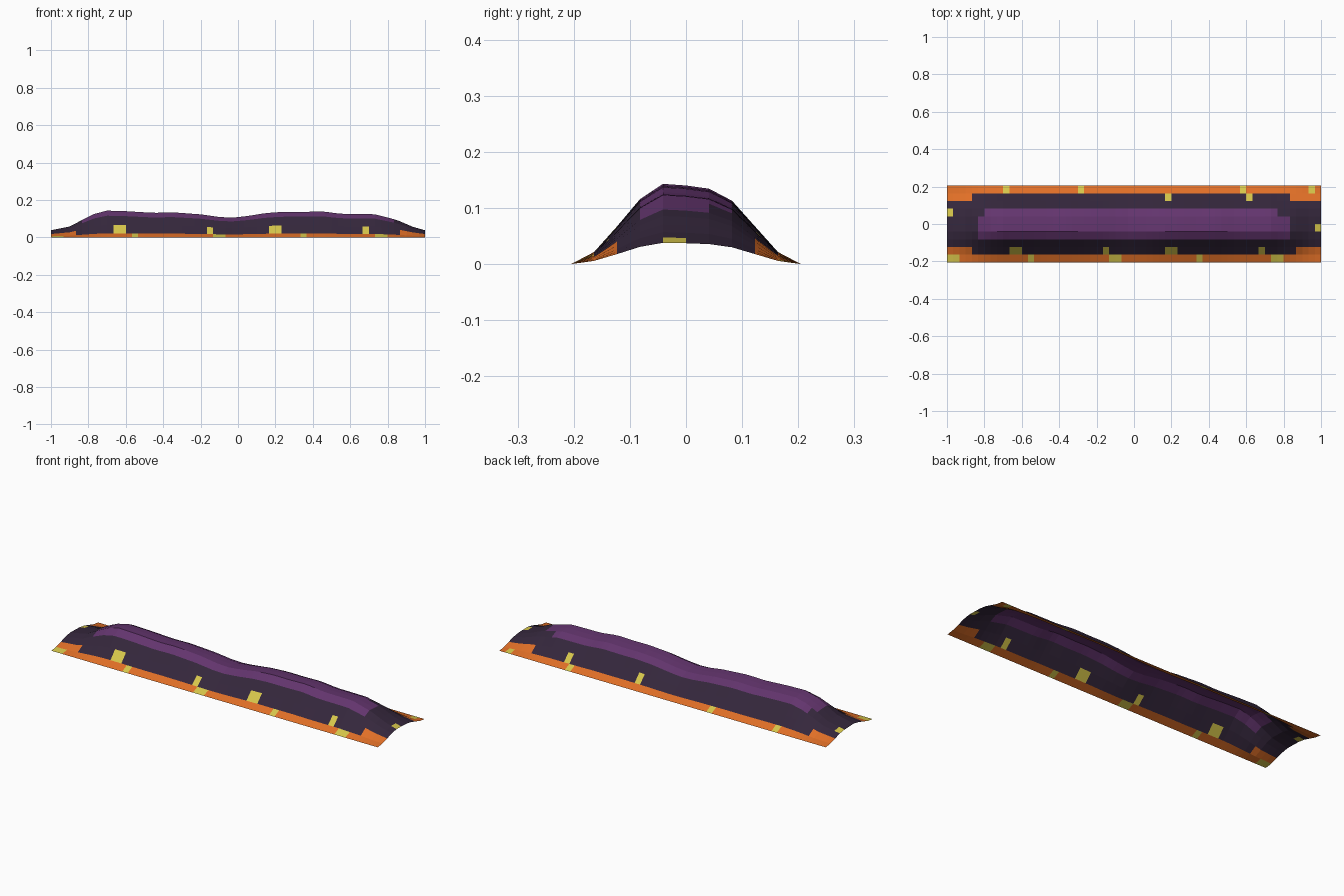
import bpy, bmesh

if "Cube" in bpy.data.objects:
    bpy.data.objects.remove(bpy.data.objects["Cube"])

COLS, ROWS = 60, 10
LENGTH, WIDTH = 2.0, 0.41

# Colours
def material(name, rgb):
    m = bpy.data.materials.new(name)
    m.diffuse_color = (*rgb, 1)
    m.use_nodes = True
    m.node_tree.nodes["Principled BSDF"].inputs["Base Color"].default_value = m.diffuse_color
    return m

mats = [material("orange edge", (0.75, 0.16, 0.02)),
        material("dark violet slope", (0.035, 0.02, 0.045)),
        material("purple crest", (0.125, 0.035, 0.155)),
        material("yellow fleck", (0.68, 0.57, 0.07))]
ORANGE, DARK, PURPLE, YELLOW = range(4)

# Ridge height along x, and share of that height across y
RIDGE = [(-1, .038), (-.9, .058), (-.83, .095), (-.77, .125), (-.7, .143), (-.6, .14),
         (-.45, .131), (-.35, .134), (-.2, .123), (-.1, .109), (-.03, .105), (.05, .114),
         (.15, .13), (.25, .137), (.35, .136), (.45, .139), (.55, .126), (.73, .124),
         (.85, .093), (.93, .058), (1, .038)]
SECTION = [0, .15, .47, .81, 1, .98, .94, .79, .47, .15, 0]

def ridge(x):
    for (x0, z0), (x1, z1) in zip(RIDGE, RIDGE[1:]):
        if x <= x1 + 1e-6:
            return z0 + (z1 - z0) * (x - x0) / (x1 - x0)
    return RIDGE[-1][1]

# Yellow flecks: columns per row
FLECKS = {0: (0, 1, 13, 26, 27, 40, 52, 53), 1: (10, 11, 25, 35, 36, 50), 4: (59,),
          6: (0,), 8: (35, 48), 9: (9, 21, 47, 58)}

def colour(i, j):
    if i in FLECKS.get(j, ()):
        return YELLOW
    if j in (0, 9):
        return ORANGE
    if j in (1, 8) and (i < 4 or i >= (56 if j == 1 else 55)):
        return ORANGE
    if 3 <= j <= 5 and 5 <= i < 55 or j == 6 and 6 <= i < 53:
        return PURPLE
    return DARK

# Mound: one open sheet of grid cells
bm = bmesh.new()
grid = []
for i in range(COLS + 1):
    x = -LENGTH / 2 + LENGTH * i / COLS
    grid.append([bm.verts.new((x, -WIDTH / 2 + WIDTH * j / ROWS, ridge(x) * SECTION[j]))
                 for j in range(ROWS + 1)])
for i in range(COLS):
    for j in range(ROWS):
        f = bm.faces.new((grid[i][j], grid[i + 1][j], grid[i + 1][j + 1], grid[i][j + 1]))
        f.material_index = colour(i, j)

mesh = bpy.data.meshes.new("mound")
bm.to_mesh(mesh)
bm.free()
for m in mats:
    mesh.materials.append(m)
mound = bpy.data.objects.new("mound", mesh)
bpy.context.collection.objects.link(mound)
